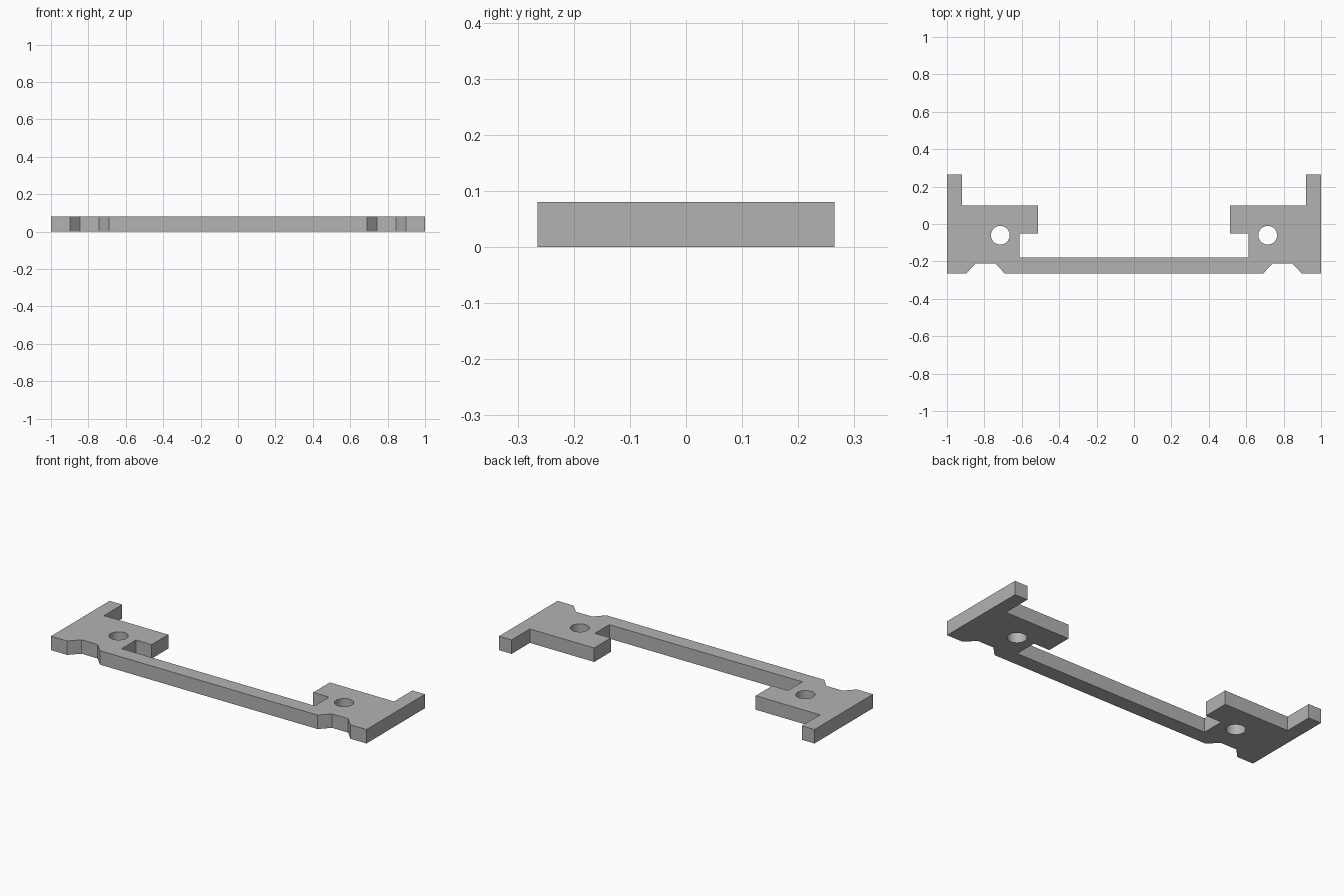
import bpy
import bmesh

THICKNESS = 0.08
HOLE_X, HOLE_Y, HOLE_RADIUS = 0.715, -0.06, 0.05

if "Cube" in bpy.data.objects:
    bpy.data.objects.remove(bpy.data.objects["Cube"], do_unlink=True)

# Single plain grey
grey = bpy.data.materials.new("plain_grey")
grey.use_nodes = True
colour = (0.45, 0.45, 0.45, 1)
grey.diffuse_color = colour
grey.node_tree.nodes["Principled BSDF"].inputs["Base Color"].default_value = colour

# Left half outline, from the front of the bar round to the back of the bar
half = [
    (0.69, -0.265), (0.743, -0.21), (0.845, -0.21), (0.898, -0.265),  # notch
    (1.0, -0.265), (1.0, 0.265), (0.92, 0.265), (0.92, 0.10),         # end arm
    (0.512, 0.10), (0.512, -0.05), (0.612, -0.05), (0.612, -0.18),    # inner tab
]
outline = half + [(-x, y) for x, y in reversed(half)]

# Bracket plate: extruded outline
bm = bmesh.new()
base = bm.faces.new([bm.verts.new((x, y, 0)) for x, y in outline])
top = bmesh.ops.extrude_face_region(bm, geom=[base], use_keep_orig=True)
top_verts = [v for v in top["geom"] if isinstance(v, bmesh.types.BMVert)]
bmesh.ops.translate(bm, verts=top_verts, vec=(0, 0, THICKNESS))
bmesh.ops.recalc_face_normals(bm, faces=bm.faces)
mesh = bpy.data.meshes.new("bracket_plate")
bm.to_mesh(mesh)
bm.free()
mesh.materials.append(grey)
plate = bpy.data.objects.new("bracket_plate", mesh)
bpy.context.collection.objects.link(plate)

# Screw holes through both ends
cutters = []
for side, name in ((1, "left"), (-1, "right")):
    bpy.ops.mesh.primitive_cylinder_add(
        vertices=48, radius=HOLE_RADIUS, depth=THICKNESS * 3,
        location=(side * HOLE_X, HOLE_Y, THICKNESS / 2))
    cutter = bpy.context.object
    cutter.name = name + "_hole_cutter"
    cutter.hide_render = True
    cutter.data.materials.append(grey)
    cut = plate.modifiers.new(name + "_hole", "BOOLEAN")
    cut.operation = "DIFFERENCE"
    cut.solver = "EXACT"
    cut.object = cutter
    cutters.append(cutter)

# Apply the cuts, then shade the hole walls smooth
bpy.ops.object.select_all(action="DESELECT")
plate.select_set(True)
bpy.context.view_layer.objects.active = plate
for name in [m.name for m in plate.modifiers]:
    bpy.ops.object.modifier_apply(modifier=name)
for cutter in cutters:
    bpy.data.objects.remove(cutter, do_unlink=True)
bpy.ops.object.shade_smooth_by_angle()
